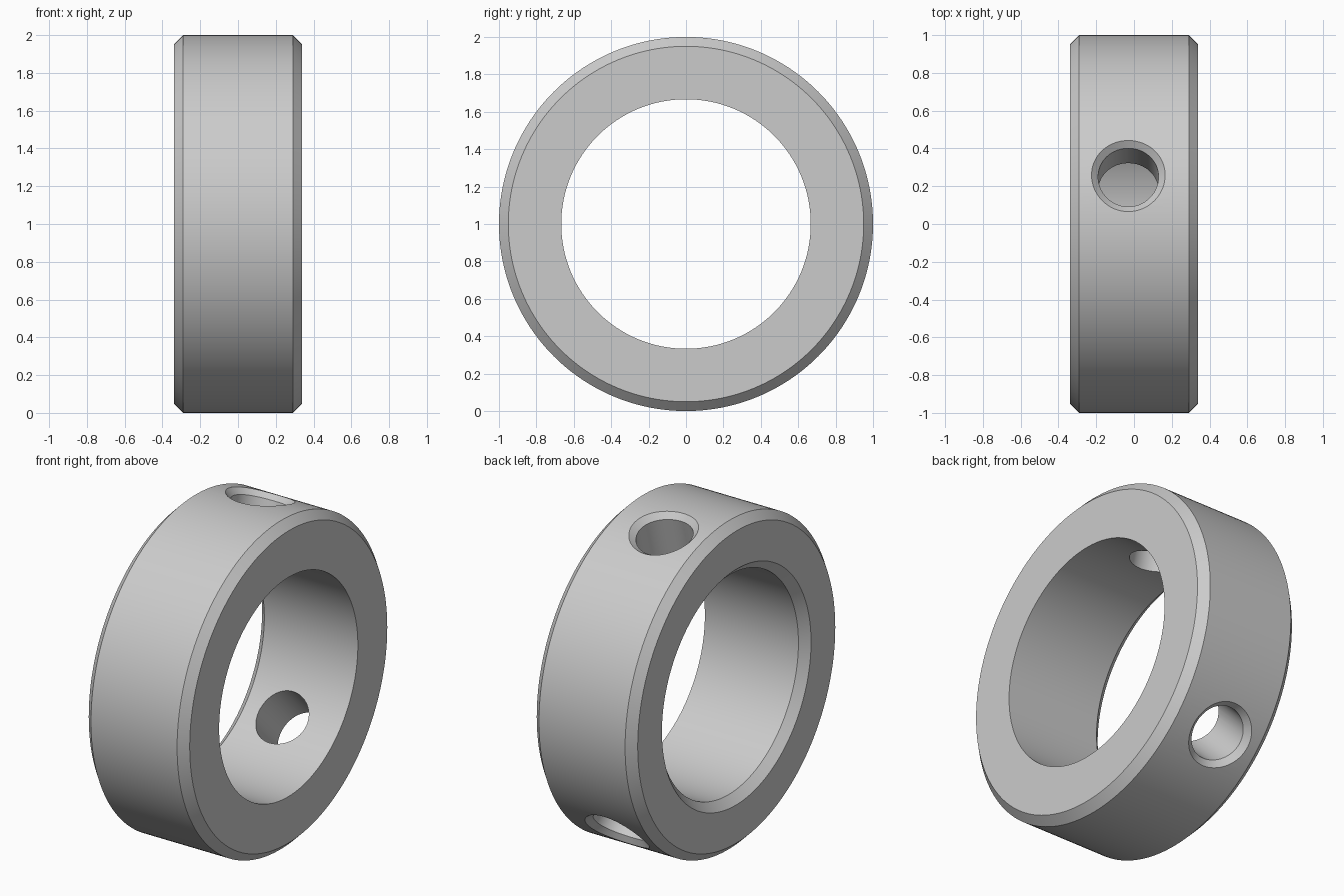
import bpy
import bmesh
from math import sin, cos, pi, sqrt, radians

cube = bpy.data.objects.get("Cube")
if cube:
    bpy.data.objects.remove(cube, do_unlink=True)

steel = bpy.data.materials.new("grey steel")
steel.use_nodes = True
colour = (0.6, 0.6, 0.6, 1)
steel.diffuse_color = colour
steel.node_tree.nodes["Principled BSDF"].inputs["Base Color"].default_value = colour


def loft(name, rings, ring_closed):
    """Skin equal-length point loops; join last to first, or cap the ends."""
    bm = bmesh.new()
    loops = [[bm.verts.new(p) for p in ring] for ring in rings]
    count = len(loops[0])
    pairs = list(zip(loops, loops[1:]))
    if ring_closed:
        pairs.append((loops[-1], loops[0]))
    else:
        bm.faces.new(loops[0])
        bm.faces.new(loops[-1])
    for a, b in pairs:
        for i in range(count):
            j = (i + 1) % count
            bm.faces.new((a[i], a[j], b[j], b[i]))
    bmesh.ops.recalc_face_normals(bm, faces=bm.faces)
    mesh = bpy.data.meshes.new(name)
    bm.to_mesh(mesh)
    bm.free()
    mesh.materials.append(steel)
    obj = bpy.data.objects.new(name, mesh)
    bpy.context.collection.objects.link(obj)
    return obj


def turn(n):
    return [2 * pi * i / n for i in range(n)]


# Collar: (x, radius) profile revolved about the x axis, bore chamfered on one end
HALF, BORE, CH = 0.34, 0.667, 0.05
profile = [(-HALF, BORE + CH), (-HALF, 1 - CH), (CH - HALF, 1), (HALF - CH, 1),
           (HALF, 1 - CH), (HALF, BORE), (CH - HALF, BORE)]
collar = loft("collar", [[(x, r * sin(a), r * cos(a)) for a in turn(192)]
                         for x, r in profile], True)
collar.location.z = 1

# Radial screw holes with a chamfered mouth that follows the curved surface
HOLE, MOUTH = 0.16, 0.035
steps = [(HOLE, 0.45), (HOLE, 1 - MOUTH), (HOLE + MOUTH, 1), (HOLE + 2 * MOUTH, 1 + MOUTH)]
for number, angle in enumerate((15, 135), 1):
    cutter = loft(f"screw_hole_cutter_{number}",
                  [[(r * cos(a), r * sin(a), sqrt(R * R - (r * sin(a)) ** 2))
                    for a in turn(64)] for r, R in steps], False)
    cutter.location = (-0.03, 0, 1)
    cutter.rotation_euler.x = -radians(angle)
    cutter.hide_render = True
    cutter.hide_set(True)
    cut = collar.modifiers.new(f"screw_hole_{number}", "BOOLEAN")
    cut.operation = "DIFFERENCE"
    cut.solver = "EXACT"
    cut.object = cutter

# Apply the cuts, drop the cutters and smooth the round surfaces
bpy.ops.object.select_all(action="DESELECT")
collar.select_set(True)
bpy.context.view_layer.objects.active = collar
for mod in list(collar.modifiers):
    cutter = mod.object
    bpy.ops.object.modifier_apply(modifier=mod.name)
    bpy.data.objects.remove(cutter, do_unlink=True)
bpy.ops.object.shade_smooth_by_angle(angle=radians(25))
